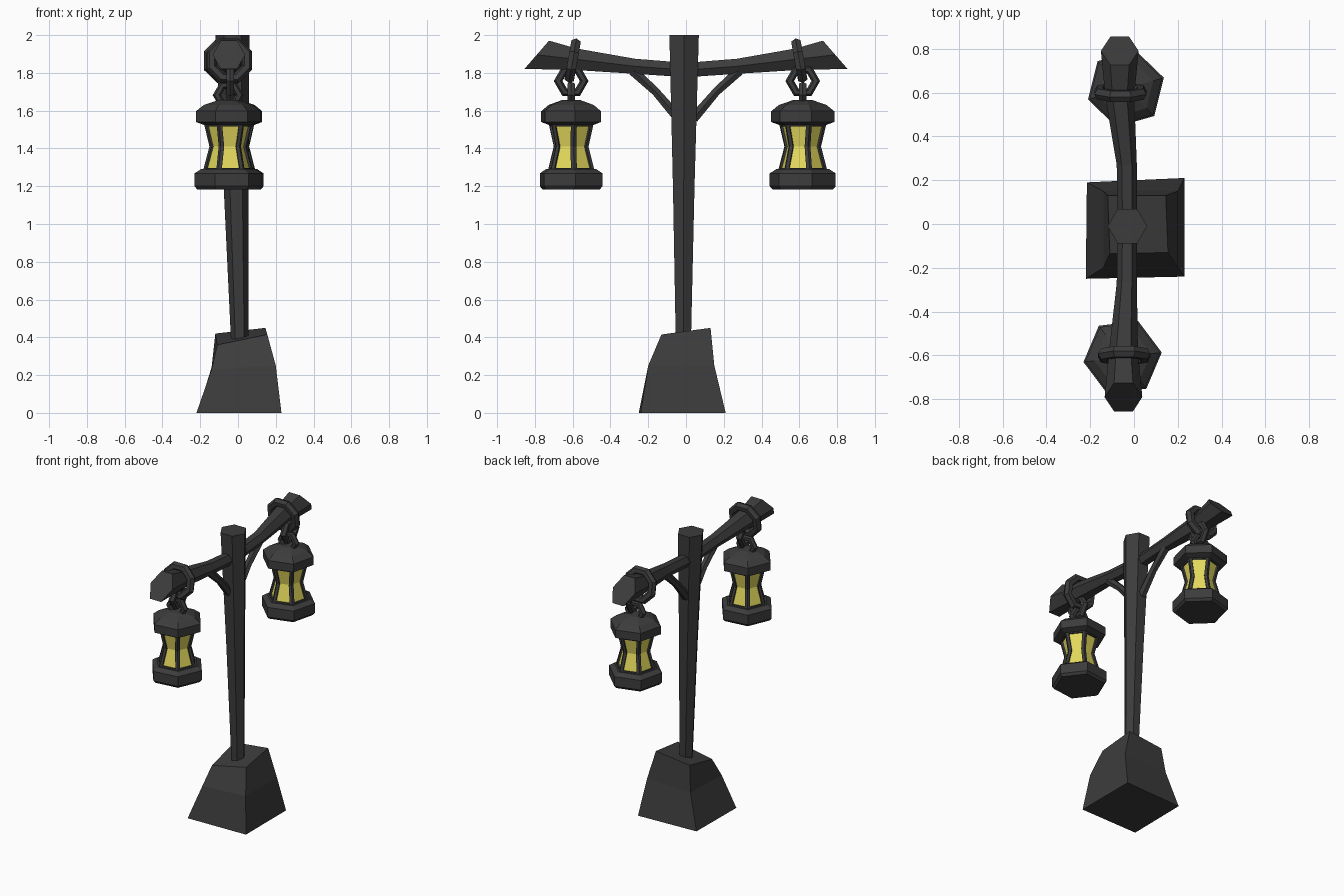
import bpy, bmesh, math
from mathutils import Vector, Matrix

cube = bpy.data.objects.get("Cube")
if cube:
    bpy.data.objects.remove(cube, do_unlink=True)


def material(name, rgb):
    m = bpy.data.materials.new(name)
    m.use_nodes = True
    m.diffuse_color = (*rgb, 1)
    m.node_tree.nodes["Principled BSDF"].inputs["Base Color"].default_value = (*rgb, 1)
    return m


IRON = material("dark iron", (0.045, 0.045, 0.045))
GLOW = material("yellow glass", (0.78, 0.70, 0.11))
X, Y, Z = Vector((1, 0, 0)), Vector((0, 1, 0)), Vector((0, 0, 1))


def finish(name, bm):
    bmesh.ops.recalc_face_normals(bm, faces=bm.faces)
    mesh = bpy.data.meshes.new(name)
    bm.to_mesh(mesh)
    bm.free()
    mesh.materials.append(IRON)
    mesh.materials.append(GLOW)
    obj = bpy.data.objects.new(name, mesh)
    bpy.context.collection.objects.link(obj)
    return obj


def ring(center, r, u=X, v=Y, n=6, rot=0):
    c = Vector(center)
    angles = [math.radians(rot) + math.tau * i / n for i in range(n)]
    return [c + r * (math.cos(a) * u + math.sin(a) * v) for a in angles]


def loft(name, rings, windows=False):
    bm = bmesh.new()
    loops = [[bm.verts.new(p) for p in pts] for pts in rings]
    n = len(loops[0])
    sides = [[bm.faces.new((a[i], a[(i + 1) % n], b[(i + 1) % n], b[i]))
              for a, b in zip(loops, loops[1:])] for i in range(n)]
    bm.faces.new(loops[0])
    bm.faces.new(loops[-1])
    if windows:  # one recessed pane per side
        bmesh.ops.recalc_face_normals(bm, faces=bm.faces)
        for side in sides:
            bmesh.ops.inset_region(bm, faces=side, thickness=0.018, use_even_offset=True)
            bmesh.ops.inset_region(bm, faces=side, thickness=0.001, depth=-0.012)
            for f in side:
                f.material_index = 1
    return finish(name, bm)


def link(name, center, major, minor, u, v, segments, rot=0):
    # Chunky chain link lying in the plane of u and v
    bm = bmesh.new()
    c, w = Vector(center), u.cross(v).normalized()
    spokes = ring((0, 0, 0), 1, u, v, segments, rot)
    loops = [[bm.verts.new(p) for p in ring(c + major * d, minor, d, w)] for d in spokes]
    for k in range(segments):
        a, b = loops[k], loops[(k + 1) % segments]
        for i in range(6):
            j = (i + 1) % 6
            bm.faces.new((a[i], a[j], b[j], b[i]))
    return finish(name, bm)


# Rough stone foot, with an uneven top
loft("base", [
    [Vector(p) for p in ((-.22, -.25, 0), (.23, -.24, 0), (.23, .21, 0), (-.215, .19, 0))],
    [Vector(p) for p in ((-.14, -.2, .23), (.2, -.2, .25), (.2, .15, .25), (-.14, .15, .24))],
    [Vector(p) for p in ((-.11, -.135, .36), (.155, -.13, .415), (.145, .13, .45), (-.12, .13, .42))],
])

# Leaning post, wider at the top
loft("post", [ring((.01, -.014, .36), .046), ring((-.01, -.012, 1.2), .066),
              ring((-.03, -.01, 2), .09)])


def lantern(side, x, y, rot):
    def stack(name, profile, windows=False):
        return loft(f"{side}_{name}", [ring((x, y, z), r, rot=rot) for r, z in profile], windows)

    stack("lantern_base", [(.165, 1.183), (.18, 1.2), (.18, 1.268), (.145, 1.29)])
    stack("lantern_body", [(.135, 1.28), (.1, 1.41), (.13, 1.535)], windows=True)
    stack("lantern_roof", [(.13, 1.525), (.172, 1.54), (.172, 1.597), (.13, 1.63), (.05, 1.657)])


for side, s, end_x, lx, ly, rot in (("front", -1, -.048, -.052, -.608, 7),
                                    ("back", 1, -.065, -.037, .618, 16)):
    # Flaring arm with a slanted end cut
    slant = Vector((0, -s * .87, 1))
    loft(f"{side}_arm", [ring((-.03, 0, 1.815), .044, X, Z),
                         ring((-.033, s * .27, 1.835), .046, X, Z),
                         ring((end_x, s * .58, 1.872), .066, X, Z),
                         ring((end_x, s * .79, 1.896), .086, X, slant)])
    # Diagonal brace under the arm
    across = Vector((0, s * .74, -.67))
    loft(f"{side}_brace", [ring((-.03, s * .04, 1.56), .03, X, across),
                           ring((-.03, s * .16, 1.7), .025, X, across),
                           ring((-.03, s * .28, 1.81), .03, X, across)])
    # Chain: loop round the arm, middle link, lantern link
    tilt = Matrix.Rotation(s * math.radians(10), 3, "X")
    link(f"{side}_arm_loop", (end_x + .003, s * .6, 1.865), .1, .029, X, tilt @ Z, 8, 22.5)
    link(f"{side}_middle_link", (lx + .01, ly, 1.757), .069, .023, Y, Z, 6)
    link(f"{side}_lantern_link", (lx, ly, 1.682), .06, .022, X, Z, 6)
    lantern(side, lx, ly, rot)
